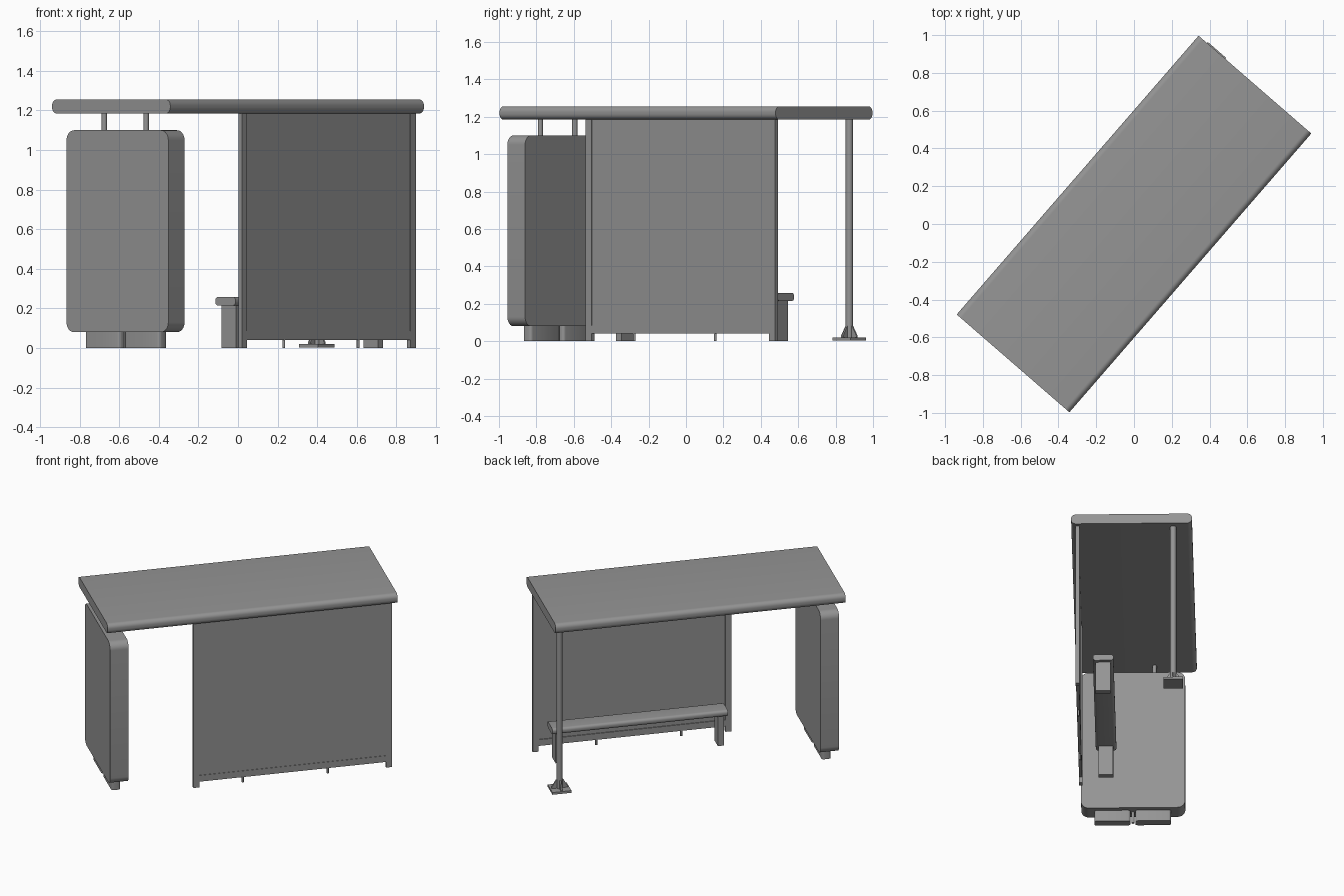
import bpy, bmesh, math
from mathutils import Matrix, Vector

cube = bpy.data.objects.get("Cube")
if cube:
    bpy.data.objects.remove(cube, do_unlink=True)

GREY = (0.30, 0.30, 0.30, 1)
mat = bpy.data.materials.new("plain_grey")
mat.use_nodes = True
mat.diffuse_color = GREY
mat.node_tree.nodes["Principled BSDF"].inputs["Base Color"].default_value = GREY

# The shelter is laid out along x, then turned to its diagonal heading
TURN = Matrix.Rotation(math.radians(49.05), 4, "Z")


def finish(name, bm, smooth=False):
    bmesh.ops.recalc_face_normals(bm, faces=bm.faces)
    bm.transform(TURN)
    mesh = bpy.data.meshes.new(name)
    bm.to_mesh(mesh)
    bm.free()
    mesh.materials.append(mat)
    obj = bpy.data.objects.new(name, mesh)
    bpy.context.collection.objects.link(obj)
    if smooth:
        bpy.ops.object.select_all(action="DESELECT")
        obj.select_set(True)
        bpy.context.view_layer.objects.active = obj
        bpy.ops.object.shade_smooth_by_angle(angle=math.radians(35))
    return obj


def box(name, xs, ys, zs, axis=None, radius=0, segments=6):
    """Box between limits; edges along one axis can be rounded."""
    bm = bmesh.new()
    bmesh.ops.create_cube(bm, size=1)
    for v in bm.verts:
        for i, (low, high) in enumerate((xs, ys, zs)):
            v.co[i] = high if v.co[i] > 0 else low
    if axis is not None:
        edges = [e for e in bm.edges
                 if abs(e.verts[0].co[axis] - e.verts[1].co[axis]) > 1e-5]
        bmesh.ops.bevel(bm, geom=edges, offset=radius, segments=segments,
                        profile=0.5, affect="EDGES")
    return finish(name, bm, axis is not None)


def tube(name, x, y, z0, z1, radius, sides=20):
    bm = bmesh.new()
    bmesh.ops.create_cone(bm, cap_ends=True, segments=sides, radius1=radius,
                          radius2=radius, depth=z1 - z0,
                          matrix=Matrix.Translation((x, y, (z0 + z1) / 2)))
    return finish(name, bm, True)


# Roof slab with rounded long edges
ROOF_Z = 1.185
box("roof", (-0.977, 0.977), (-0.395, 0.395), (ROOF_Z, 1.255), 0, 0.03, 8)

# Back wall: end posts, sheet, bottom rail and small feet
LEFT, RIGHT, OUT, INN = -0.392, 0.947, -0.367, -0.342
box("wall_post_1", (LEFT, LEFT + 0.04), (OUT, INN), (0, ROOF_Z))
box("wall_post_2", (RIGHT - 0.04, RIGHT), (OUT, INN), (0, ROOF_Z))
box("wall_sheet", (LEFT + 0.04, RIGHT - 0.04), (-0.362, -0.350), (0.08, ROOF_Z))
box("wall_bottom_rail", (LEFT + 0.04, RIGHT - 0.04), (-0.365, -0.344), (0.04, 0.085))
for i, x in enumerate((-0.057, 0.516)):
    tube(f"wall_foot_{i + 1}", x, -0.355, 0, 0.042, 0.007, 12)

# Bench
box("bench_seat", (-0.313, 0.87), (-0.255, -0.12), (0.215, 0.258), 0, 0.018, 6)
for i, x in enumerate((-0.29, 0.804)):
    box(f"bench_leg_{i + 1}", (x, x + 0.04), (-0.237, -0.14), (0, 0.218))

# Sign box with two feet, a centre peg and two hangers
box("sign_box", (-0.952, -0.827), (-0.36, 0.32), (0.08, 1.10), 0, 0.05, 8)
for i, (y0, y1) in enumerate(((-0.273, -0.038), (-0.006, 0.227))):
    box(f"sign_foot_{i + 1}", (-0.92, -0.86), (y0, y1), (0, 0.082), 2, 0.015, 3)
tube("sign_peg", -0.89, -0.022, 0, 0.082, 0.01, 12)
for i, y in enumerate((-0.16, 0.12)):
    tube(f"sign_hanger_{i + 1}", -0.892, y, 1.09, ROOF_Z + 0.01, 0.014)

# Front column with base plate and four gussets
PX, PY = 0.92, 0.272
tube("column", PX, PY, 0.01, ROOF_Z + 0.01, 0.02)
box("column_plate", (PX - 0.064, PX + 0.064), (PY - 0.064, PY + 0.064), (0.004, 0.02))
for i in range(4):
    bm = bmesh.new()
    outline = ((0, 0.02), (0.055, 0.02), (0.055, 0.028), (0.024, 0.08), (0, 0.08))
    face = bm.faces.new([bm.verts.new((r, -0.005, z)) for r, z in outline])
    part = bmesh.ops.extrude_face_region(bm, geom=[face])["geom"]
    bmesh.ops.translate(bm, vec=Vector((0, 0.01, 0)),
                        verts=[g for g in part if isinstance(g, bmesh.types.BMVert)])
    bm.transform(Matrix.Translation((PX, PY, 0)) @ Matrix.Rotation(i * math.pi / 2, 4, "Z"))
    finish(f"column_gusset_{i + 1}", bm)
